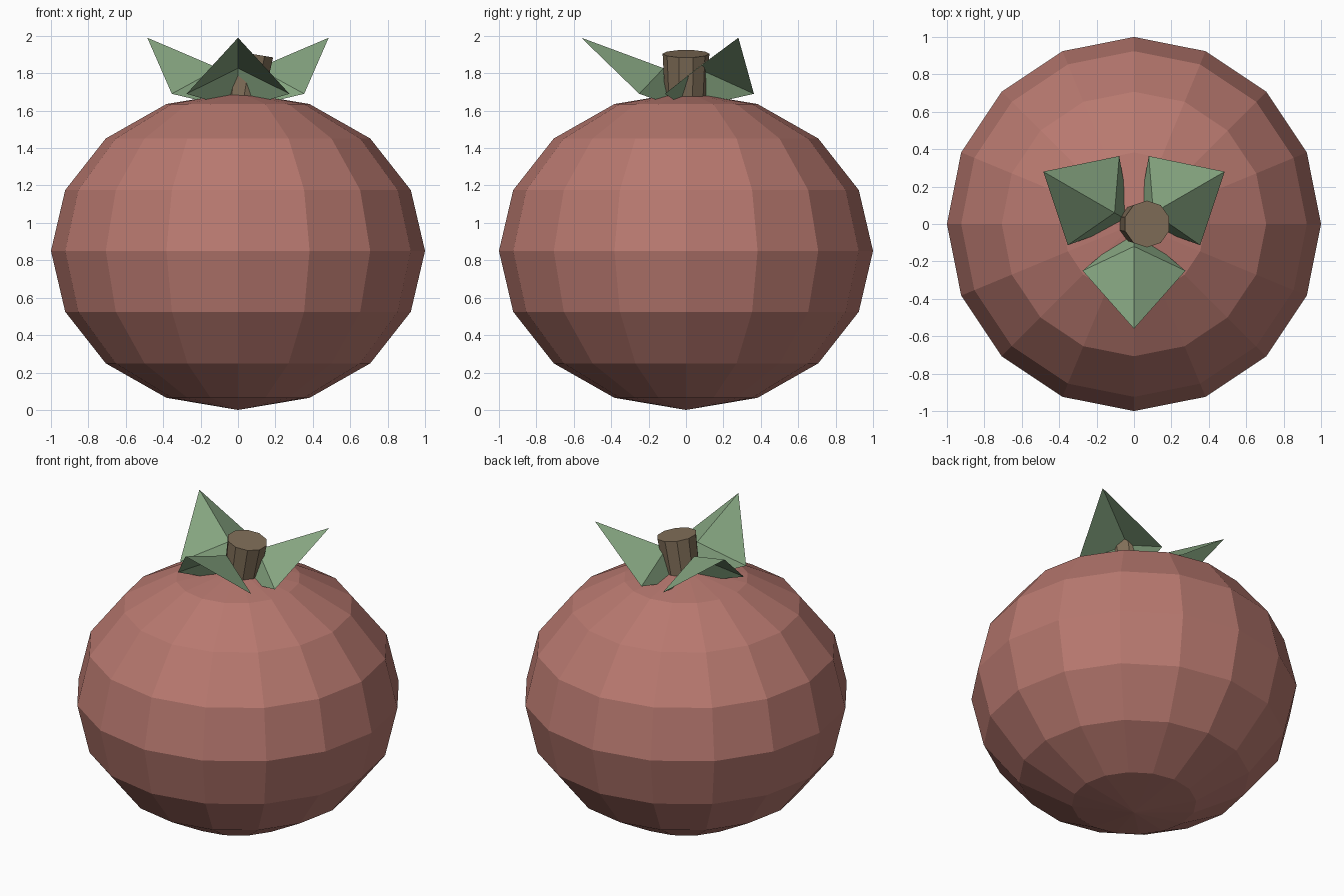
import bpy
import bmesh
from math import radians
from mathutils import Matrix

if "Cube" in bpy.data.objects:
    bpy.data.objects.remove(bpy.data.objects["Cube"])


def material(name, color):
    m = bpy.data.materials.new(name)
    m.diffuse_color = (*color, 1)
    m.use_nodes = True
    m.node_tree.nodes["Principled BSDF"].inputs["Base Color"].default_value = m.diffuse_color
    return m


def add_object(name, bm, mat):
    bmesh.ops.recalc_face_normals(bm, faces=bm.faces)
    mesh = bpy.data.meshes.new(name)
    bm.to_mesh(mesh)
    bm.free()
    mesh.materials.append(mat)
    ob = bpy.data.objects.new(name, mesh)
    bpy.context.collection.objects.link(ob)
    return ob


skin = material("skin", (0.48, 0.19, 0.16))
green = material("leaf_green", (0.24, 0.38, 0.22))
brown = material("stem_brown", (0.22, 0.16, 0.10))

# Fruit body: faceted, slightly squashed sphere
bm = bmesh.new()
bmesh.ops.create_uvsphere(bm, u_segments=16, v_segments=8, radius=1)
bmesh.ops.scale(bm, vec=(1, 1, 0.85), verts=bm.verts)
body = add_object("fruit_body", bm, skin)
body.location.z = 0.85

# Stem: short tapered stub leaning to the right
bm = bmesh.new()
bmesh.ops.create_cone(bm, cap_ends=True, segments=10,
                      radius1=0.11, radius2=0.125, depth=0.28)
stem = add_object("stem", bm, brown)
stem.location = (0.047, 0, 1.766)
stem.rotation_euler.y = radians(9.5)

# Leaves: diamond sheets folded over a raised middle point
tip, left, right = (0, -0.56, 1.99), (-0.275, -0.25, 1.69), (0.275, -0.25, 1.69)
mid, base = (0, -0.12, 1.827), (0, -0.02, 1.61)
for i in range(3):
    bm = bmesh.new()
    t, l, r, m, b = [bm.verts.new(p) for p in (tip, left, right, mid, base)]
    for face in ((t, m, l), (t, r, m), (l, m, b), (m, r, b)):
        bm.faces.new(face)
    bmesh.ops.rotate(bm, verts=bm.verts, cent=(0, 0, 0),
                     matrix=Matrix.Rotation(radians(120 * i), 3, 'Z'))
    add_object(f"leaf_{i + 1}", bm, green)
